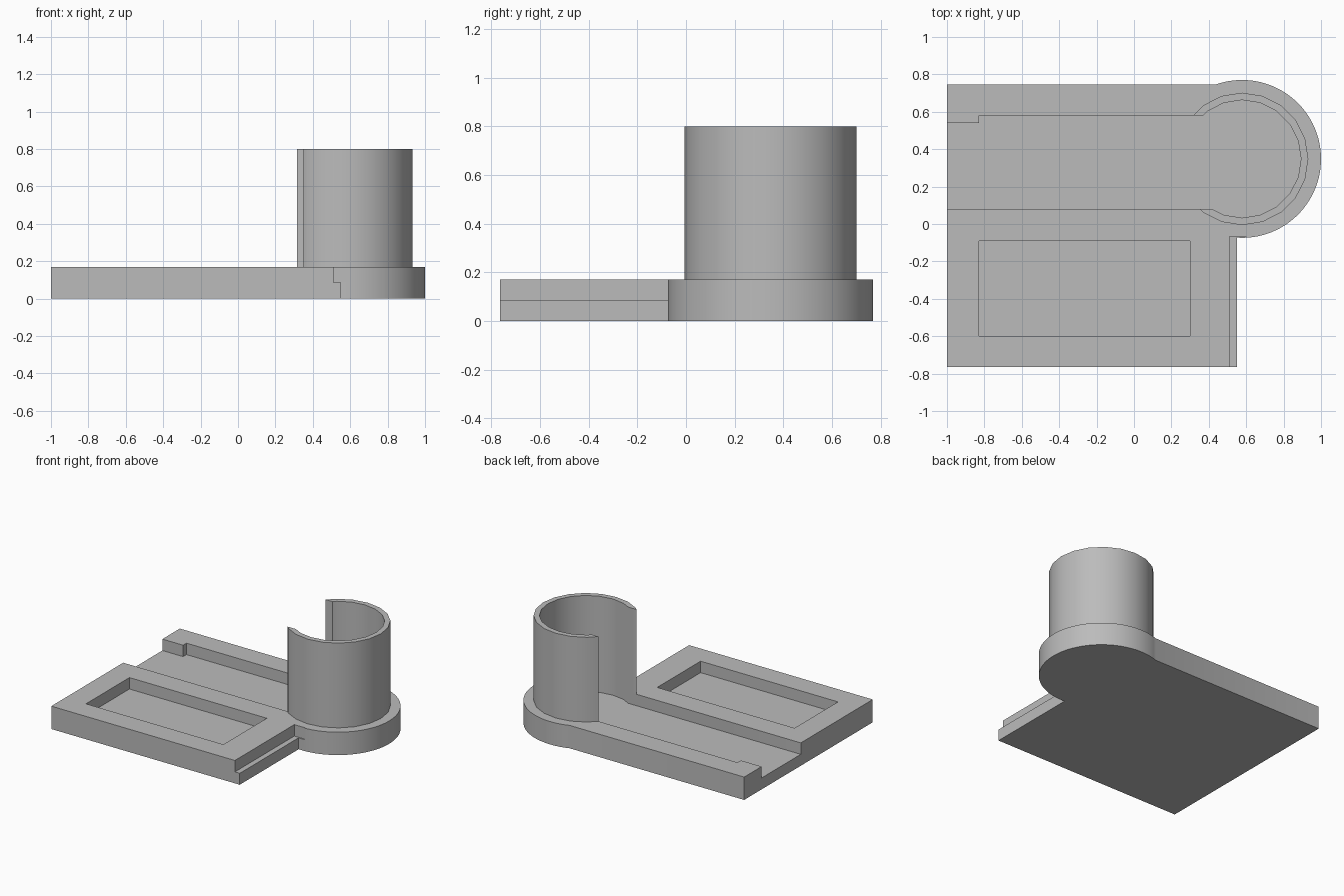
import bpy, bmesh
from math import sin, cos, tau, asin, pi

if "Cube" in bpy.data.objects:
    bpy.data.objects.remove(bpy.data.objects["Cube"])

FLOOR, DECK, TOP = 0.085, 0.17, 0.8
CX, CY = 0.578, 0.348
DISC, OUTER, INNER = 0.422, 0.354, 0.315
FRONT, BACK = -0.765, 0.745

grey = bpy.data.materials.new("plain grey")
grey.use_nodes = True
color = (0.5, 0.5, 0.5, 1)
grey.diffuse_color = color
grey.node_tree.nodes["Principled BSDF"].inputs["Base Color"].default_value = color


def prism(name, outline, z0, z1):
    """Extrude a counter-clockwise outline between two heights."""
    bm = bmesh.new()
    face = bm.faces.new([bm.verts.new((x, y, z0)) for x, y in outline])
    top = bmesh.ops.extrude_face_region(bm, geom=[face])["geom"]
    verts = [v for v in top if isinstance(v, bmesh.types.BMVert)]
    bmesh.ops.translate(bm, verts=verts, vec=(0, 0, z1 - z0))
    bmesh.ops.recalc_face_normals(bm, faces=bm.faces)
    mesh = bpy.data.meshes.new(name)
    bm.to_mesh(mesh)
    bm.free()
    mesh.materials.append(grey)
    obj = bpy.data.objects.new(name, mesh)
    bpy.context.collection.objects.link(obj)
    return obj


def rect(x0, x1, y0, y1):
    return [(x0, y0), (x1, y0), (x1, y1), (x0, y1)]


def arc(radius, start, end, steps):
    angles = [start + (end - start) * i / steps for i in range(steps + 1)]
    return [(CX + radius * cos(a), CY + radius * sin(a)) for a in angles]


def ring(radius, sides):
    return arc(radius, 0, tau, sides)[:-1]


def cut(obj, cutters):
    bpy.context.view_layer.objects.active = obj
    for cutter in cutters:
        mod = obj.modifiers.new("cut", "BOOLEAN")
        mod.operation = "DIFFERENCE"
        mod.solver = "EXACT"
        mod.object = cutter
        bpy.ops.object.modifier_apply(modifier=mod.name)


# Base: rectangular plate flowing into a round disc
start = -pi / 2 - asin((CX - 0.55) / DISC)
end = pi - asin((BACK - CY) / DISC)
base = prism("base_plate",
             [(-1, FRONT), (0.55, FRONT)] + arc(DISC, start, end, 56) + [(-1, BACK)],
             0, DECK)

# Upright collar standing on the disc
collar = prism("upright_collar", ring(OUTER, 20), DECK, TOP)

# Cutters: collar bore, long channel with narrow mouth, pocket, side step
bore = prism("bore_cutter", ring(INNER, 20), FLOOR, 1)
channel = prism("channel_cutter",
                [(-1.1, 0.08), (CX, 0.08), (CX, 0.58), (-0.83, 0.58),
                 (-0.83, 0.54), (-1.1, 0.54)], FLOOR, 1)
pocket = prism("pocket_cutter", rect(-0.83, 0.3, -0.6, -0.09), FLOOR, 1)
step = prism("step_cutter", rect(0.51, 0.6, -0.9, -0.067), FLOOR, 1)

cut(base, [bore, channel, pocket, step])
cut(collar, [bore, channel])
for cutter in (bore, channel, pocket, step):
    bpy.data.objects.remove(cutter)

# Smooth round walls, sharp edges elsewhere
bpy.ops.object.select_all(action="DESELECT")
for obj in (base, collar):
    obj.select_set(True)
bpy.context.view_layer.objects.active = base
bpy.ops.object.shade_smooth_by_angle(angle=0.5)
